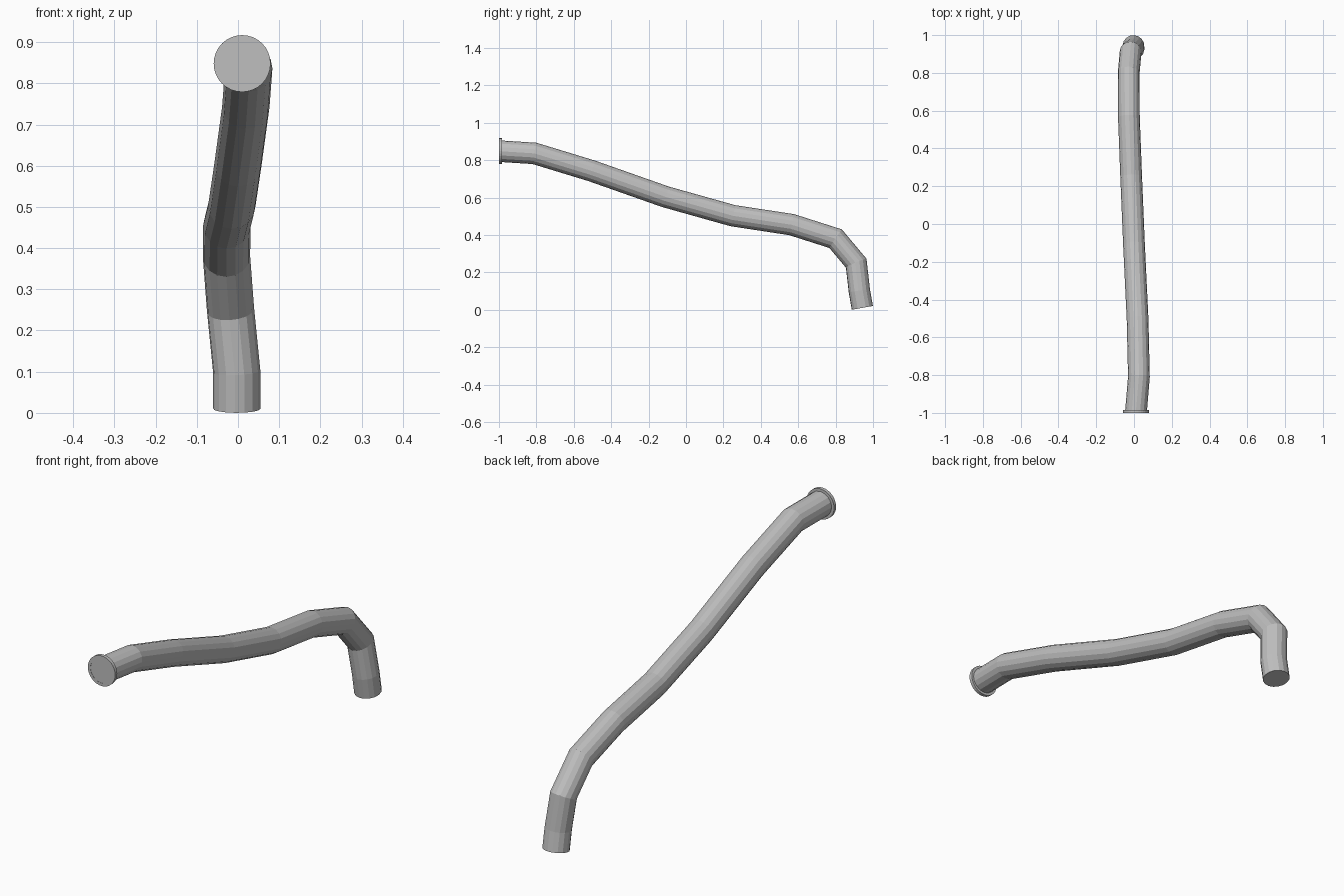
import bpy, bmesh, math
from mathutils import Vector

if "Cube" in bpy.data.objects:
    bpy.data.objects.remove(bpy.data.objects["Cube"])

RADIUS, SIDES = 0.0575, 16

grey = bpy.data.materials.new("pipe grey")
grey.diffuse_color = (0.52, 0.52, 0.52, 1)
grey.use_nodes = True
grey.node_tree.nodes["Principled BSDF"].inputs["Base Color"].default_value = grey.diffuse_color


def add_object(name, bm):
    bmesh.ops.recalc_face_normals(bm, faces=bm.faces)
    mesh = bpy.data.meshes.new(name)
    bm.to_mesh(mesh)
    bm.free()
    mesh.materials.append(grey)
    obj = bpy.data.objects.new(name, mesh)
    bpy.context.collection.objects.link(obj)
    return obj


def loft(bm, rings):
    # Bridge successive rings and cap both ends
    for a, b in zip(rings, rings[1:]):
        n = len(a)
        for i in range(n):
            j = (i + 1) % n
            bm.faces.new((a[i], a[j], b[j], b[i]))
    bm.faces.new(rings[0])
    bm.faces.new(rings[-1])


# Bent pipe: centre line from the flanged end down to the foot
path = [Vector(p) for p in (
    (0.010, -0.999, 0.848), (0.026, -0.81, 0.836), (0.019, -0.505, 0.743),
    (0.000, -0.11, 0.604), (-0.015, 0.25, 0.503), (-0.027, 0.565, 0.455),
    (-0.028, 0.80, 0.38), (-0.018, 0.91, 0.249), (-0.003, 0.927, 0.10),
    (-0.003, 0.943, 0.0102))]
dirs = [(b - a).normalized() for a, b in zip(path, path[1:])]

# First ring is upright; each next ring slides along the pipe to the mitre plane
d = dirs[0]
u = Vector((1, 0, 0))
u = (u - d * u.dot(d)).normalized()
v = d.cross(u)
points = []
for i in range(SIDES):
    a = 2 * math.pi * i / SIDES
    points.append(path[0] + (u * math.cos(a) + v * math.sin(a)) * RADIUS)
flat = Vector((0, 1, 0))
points = [p - d * ((p - path[0]).dot(flat) / d.dot(flat)) for p in points]

bm = bmesh.new()
rings = [[bm.verts.new(p) for p in points]]
for k, d in enumerate(dirs):
    centre = path[k + 1]
    normal = (d + dirs[k + 1]).normalized() if k + 1 < len(dirs) else d
    points = [p + d * ((centre - p).dot(normal) / d.dot(normal)) for p in points]
    rings.append([bm.verts.new(p) for p in points])
loft(bm, rings)
add_object("bent_pipe", bm)

# Thin flange ring around the high end
bm = bmesh.new()
profile = [(0.056, -1.0), (0.069, -1.0), (0.069, -0.985), (0.056, -0.985)]
N = 32
loops = []
for i in range(N):
    a = 2 * math.pi * i / N
    loops.append([bm.verts.new((0.010 + r * math.cos(a), y, 0.848 + r * math.sin(a)))
                  for r, y in profile])
for i in range(N):
    a, b = loops[i], loops[(i + 1) % N]
    for j in range(4):
        k = (j + 1) % 4
        bm.faces.new((a[j], a[k], b[k], b[j]))
add_object("end_flange", bm)
